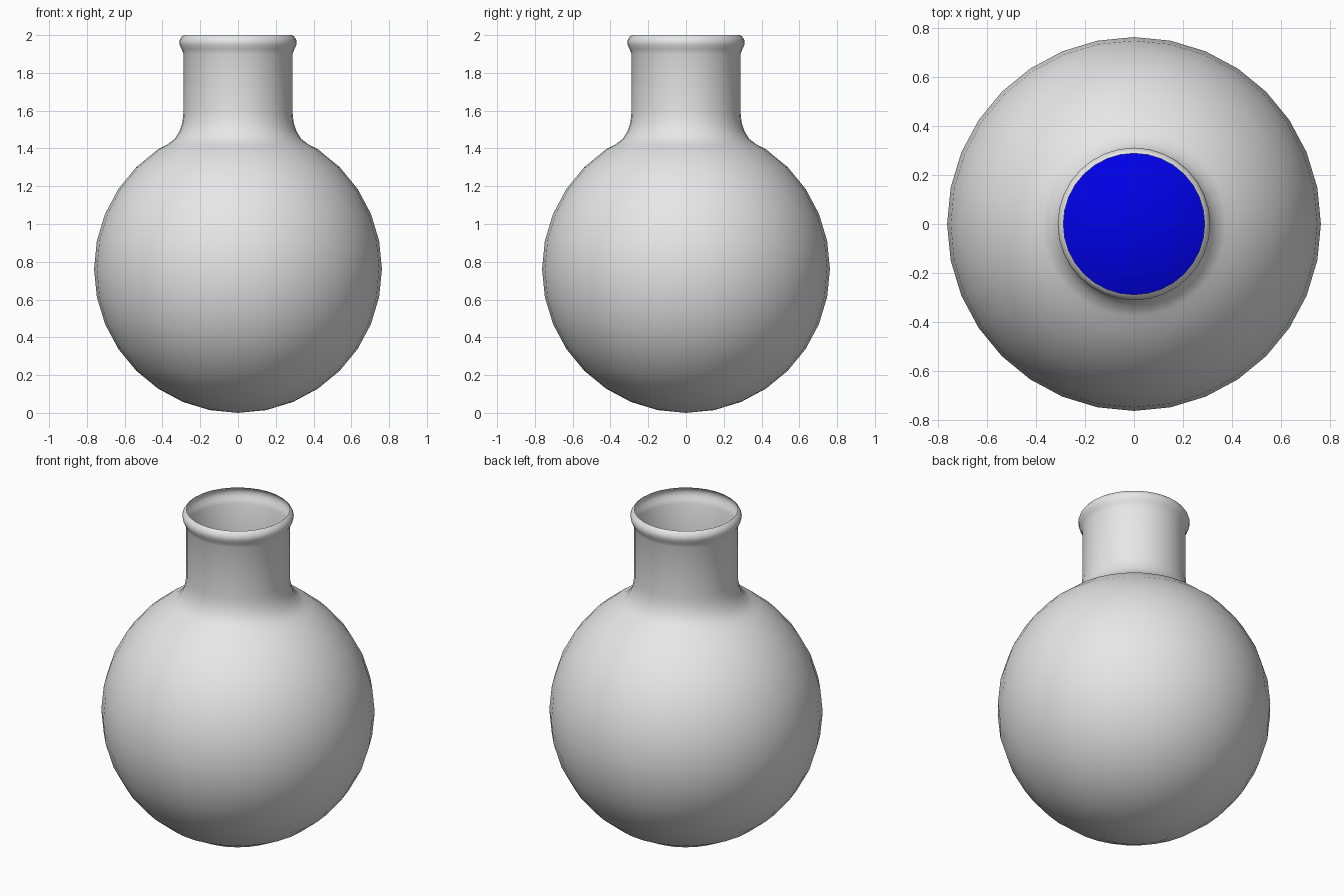
import bpy, bmesh, math

if "Cube" in bpy.data.objects:
    bpy.data.objects.remove(bpy.data.objects["Cube"])

SEGMENTS = 32
RADIUS = 0.762          # bulb radius, also the height of its centre
STEP = math.pi / 16     # angle between bulb rings


def material(name, color):
    m = bpy.data.materials.new(name)
    m.diffuse_color = color
    m.use_nodes = True
    m.node_tree.nodes["Principled BSDF"].inputs["Base Color"].default_value = m.diffuse_color
    return m


def lathe(name, profile, mat):
    """Spin an (r, z) profile around the z axis into a smooth object."""
    bm = bmesh.new()
    verts = [bm.verts.new((r, 0, z)) for r, z in profile]
    edges = [bm.edges.new(pair) for pair in zip(verts, verts[1:])]
    bmesh.ops.spin(bm, geom=verts + edges, cent=(0, 0, 0), axis=(0, 0, 1),
                   angle=2 * math.pi, steps=SEGMENTS, use_merge=True)
    bmesh.ops.remove_doubles(bm, verts=bm.verts, dist=0.0005)
    bmesh.ops.recalc_face_normals(bm, faces=bm.faces)
    for f in bm.faces:
        f.smooth = True
    mesh = bpy.data.meshes.new(name)
    bm.to_mesh(mesh)
    bm.free()
    mesh.materials.append(mat)
    obj = bpy.data.objects.new(name, mesh)
    bpy.context.collection.objects.link(obj)
    return obj


def arc(radius, first, last):
    """Sphere profile rings, counted from the bottom pole."""
    return [(radius * math.sin(i * STEP), RADIUS - radius * math.cos(i * STEP))
            for i in range(first, last + 1)]


glass = material("pale grey glass", (0.8, 0.8, 0.8, 1))
blue = material("blue liquid", (0.0, 0.0, 0.8, 1))

# Flask: round bulb, curved shoulder, straight neck and rolled lip
bulb = arc(RADIUS, 0, 13)
shoulder = [(0.375, 1.42), (0.335, 1.45), (0.308, 1.495), (0.294, 1.54), (0.289, 1.59)]
lip = [(0.289, 1.90), (0.298, 1.925), (0.308, 1.945), (0.311, 1.965),
       (0.306, 1.98), (0.297, 1.993), (0.288, 2.0)]
lathe("flask", bulb + shoulder + lip, glass)

# Liquid filling the bulb just inside the glass
lathe("liquid", arc(RADIUS - 0.006, 0, 16), blue)
